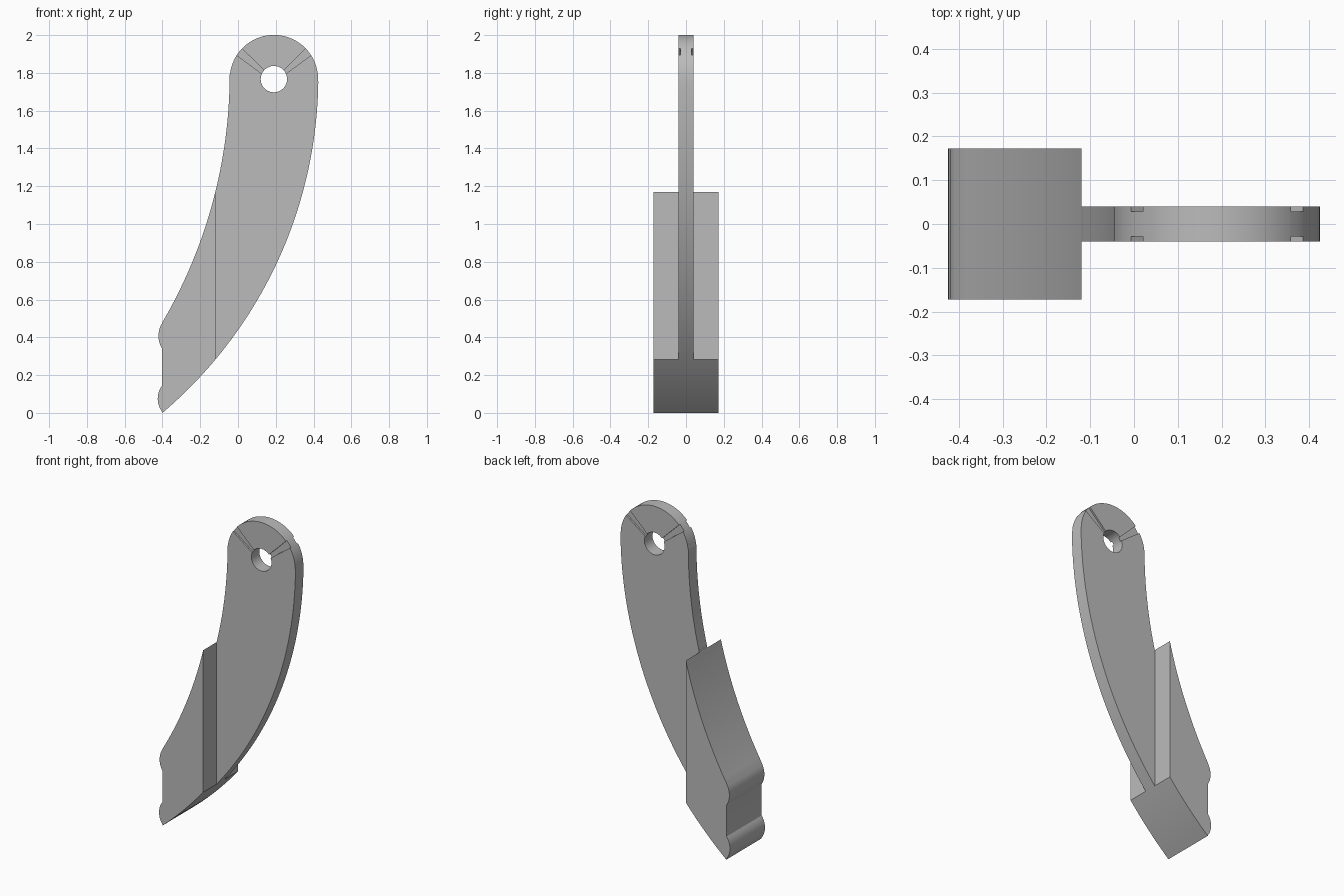
import bpy
import bmesh
import math
from mathutils import Vector

cube = bpy.data.objects.get("Cube")
if cube:
    bpy.data.objects.remove(cube, do_unlink=True)

# Plain grey finish
grey = bpy.data.materials.new("plain grey")
grey.use_nodes = True
colour = (0.5, 0.5, 0.5, 1)
grey.diffuse_color = colour
grey.node_tree.nodes["Principled BSDF"].inputs["Base Color"].default_value = colour


def arc(a, b, c, n):
    """Points on the circle from a through b to c."""
    a, b, c = Vector(a), Vector(b), Vector(c)
    u, v = b - a, c - a
    d = 2 * (u.x * v.y - u.y * v.x)
    centre = a + Vector((v.y * u.dot(u) - u.y * v.dot(v),
                         u.x * v.dot(v) - v.x * u.dot(u))) / d
    start = a - centre
    sweep = math.atan2((c - centre).y, (c - centre).x) - math.atan2(start.y, start.x)
    sweep = (sweep + math.pi) % math.tau - math.pi
    r, t0 = start.length, math.atan2(start.y, start.x)
    return [(centre.x + r * math.cos(t0 + sweep * i / n),
             centre.y + r * math.sin(t0 + sweep * i / n)) for i in range(n + 1)]


def circle(cx, cz, r, start, end, n):
    return [(cx + r * math.cos(start + (end - start) * i / n),
             cz + r * math.sin(start + (end - start) * i / n)) for i in range(n + 1)]


def prism(name, outline, y0, y1):
    """Extrude an x-z outline along y."""
    bm = bmesh.new()
    face = bm.faces.new([bm.verts.new((x, y0, z)) for x, z in outline])
    moved = bmesh.ops.extrude_face_region(bm, geom=[face])["geom"]
    bmesh.ops.translate(bm, vec=(0, y1 - y0, 0),
                        verts=[g for g in moved if isinstance(g, bmesh.types.BMVert)])
    bmesh.ops.remove_doubles(bm, verts=bm.verts, dist=0.0005)
    bmesh.ops.recalc_face_normals(bm, faces=bm.faces)
    mesh = bpy.data.meshes.new(name)
    bm.to_mesh(mesh)
    bm.free()
    mesh.materials.append(grey)
    obj = bpy.data.objects.new(name, mesh)
    bpy.context.collection.objects.link(obj)
    return obj


def activate(obj):
    bpy.ops.object.select_all(action='DESELECT')
    obj.select_set(True)
    bpy.context.view_layer.objects.active = obj


def cut(obj, cutter):
    cutter.hide_render = True
    mod = obj.modifiers.new("cut", 'BOOLEAN')
    mod.operation = 'DIFFERENCE'
    mod.solver = 'EXACT'
    mod.object = cutter
    activate(obj)
    bpy.ops.object.modifier_apply(modifier=mod.name)
    bpy.data.objects.remove(cutter, do_unlink=True)


# Key points shared by the two parts
tip, low_joint, outer_top = (-0.40, 0.0), (-0.12, 0.282), (0.425, 1.75)
shoulder, high_joint, inner_top = (-0.40, 0.48), (-0.12, 1.17), (-0.044, 1.79)
hole_x, hole_z = 0.19, 1.767

# Thin curved arm with a rounded head
outer = [p for p in arc(tip, low_joint, outer_top, 48) if p[0] > -0.118]
inner = [p for p in arc(inner_top, high_joint, shoulder, 48) if p[0] > -0.118]
head = circle(hole_x, hole_z, 0.234, 0.03, math.pi - 0.12, 32)
arm = prism("curved_arm", [low_joint] + outer + head + inner + [high_joint], -0.04, 0.04)

# Pivot hole
cut(arm, prism("hole_cutter", circle(hole_x, hole_z, 0.07, 0, math.tau, 24), -0.1, 0.1))

# Tapered grooves from the hole to the rim, on both faces
groove = [(0.147, 1.78), (0.159, 1.793), (-0.02, 1.969), (-0.06, 1.933)]
for side in (1, -1):
    shape = [(hole_x + side * (x - hole_x), z) for x, z in groove]
    for y0, y1 in ((0.029, 0.06), (-0.06, -0.029)):
        cut(arm, prism("groove_cutter", shape, y0, y1))

# Wide lower grip with two rounded ridges on its edge
grip_outer = [p for p in arc(tip, low_joint, outer_top, 48) if p[0] < -0.122]
grip_inner = [p for p in arc(inner_top, high_joint, shoulder, 48) if p[0] < -0.122]
upper_ridge = arc((-0.402, 0.475), (-0.421, 0.41), (-0.402, 0.34), 10)
lower_ridge = arc((-0.402, 0.145), (-0.425, 0.08), (-0.402, 0.006), 10)
grip = prism("wide_grip", grip_outer + [low_joint, high_joint] + grip_inner
             + upper_ridge + lower_ridge, -0.173, 0.173)

for obj in (arm, grip):
    activate(obj)
    bpy.ops.object.shade_smooth_by_angle(angle=math.radians(30))
